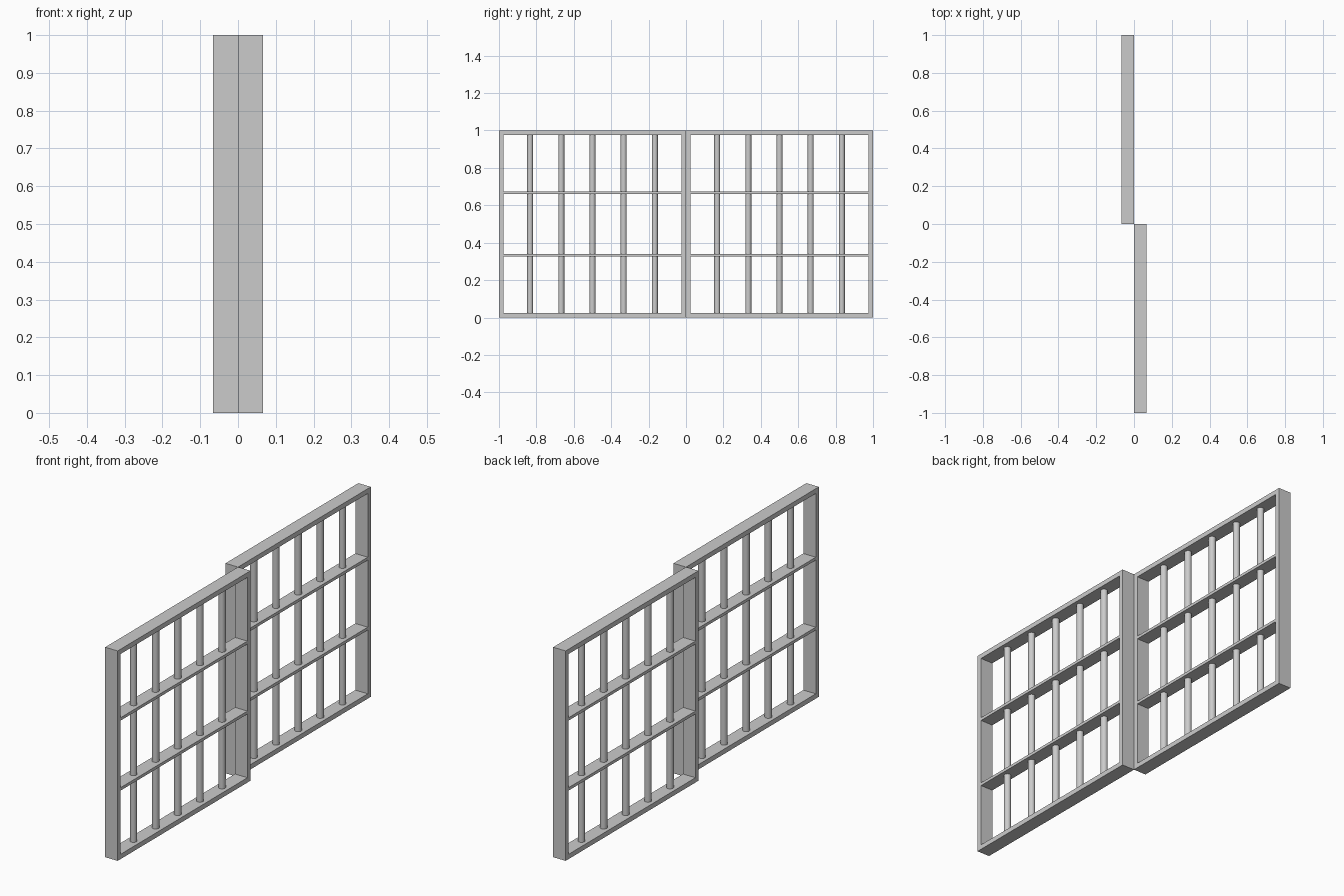
import bpy

if "Cube" in bpy.data.objects:
    bpy.data.objects.remove(bpy.data.objects["Cube"])

DEPTH = 0.066    # panel thickness along x
FRAME = 0.023    # frame member width
RAIL = 0.014     # cross rail height
BAR_R = 0.016    # round bar radius


def box(name, x, y, z, sx, sy, sz):
    bpy.ops.mesh.primitive_cube_add(size=1, location=(x, y, z))
    ob = bpy.context.object
    ob.name = name
    ob.scale = (sx, sy, sz)
    bpy.ops.object.transform_apply(location=False, rotation=False, scale=True)
    return ob


def bar(name, x, y):
    h = 1 - 2 * FRAME
    bpy.ops.mesh.primitive_cylinder_add(vertices=16, radius=BAR_R, depth=h,
                                        end_fill_type='NOTHING', location=(x, y, 0.5))
    bpy.context.object.name = name
    bpy.ops.object.shade_smooth_by_angle()


def panel(name, x, y0):
    inner = 1 - 2 * FRAME
    yc = y0 + 0.5
    # outer frame: two full-height posts, top and bottom between them
    for side, y in (("near", y0 + FRAME / 2), ("far", y0 + 1 - FRAME / 2)):
        box(f"{name}_{side}_post", x, y, 0.5, DEPTH, FRAME, 1)
    for side, z in (("bottom", FRAME / 2), ("top", 1 - FRAME / 2)):
        box(f"{name}_{side}_frame", x, yc, z, DEPTH, inner, FRAME)
    # flat cross rails
    for i in (1, 2):
        box(f"{name}_cross_rail_{i}", x, yc, i / 3, DEPTH, inner, RAIL)
    # round vertical bars
    for i in range(1, 6):
        bar(f"{name}_bar_{i}", x, y0 + i / 6)


# two sliding panels, offset in depth
panel("front_panel", DEPTH / 2, -1)
panel("back_panel", -DEPTH / 2, 0)
